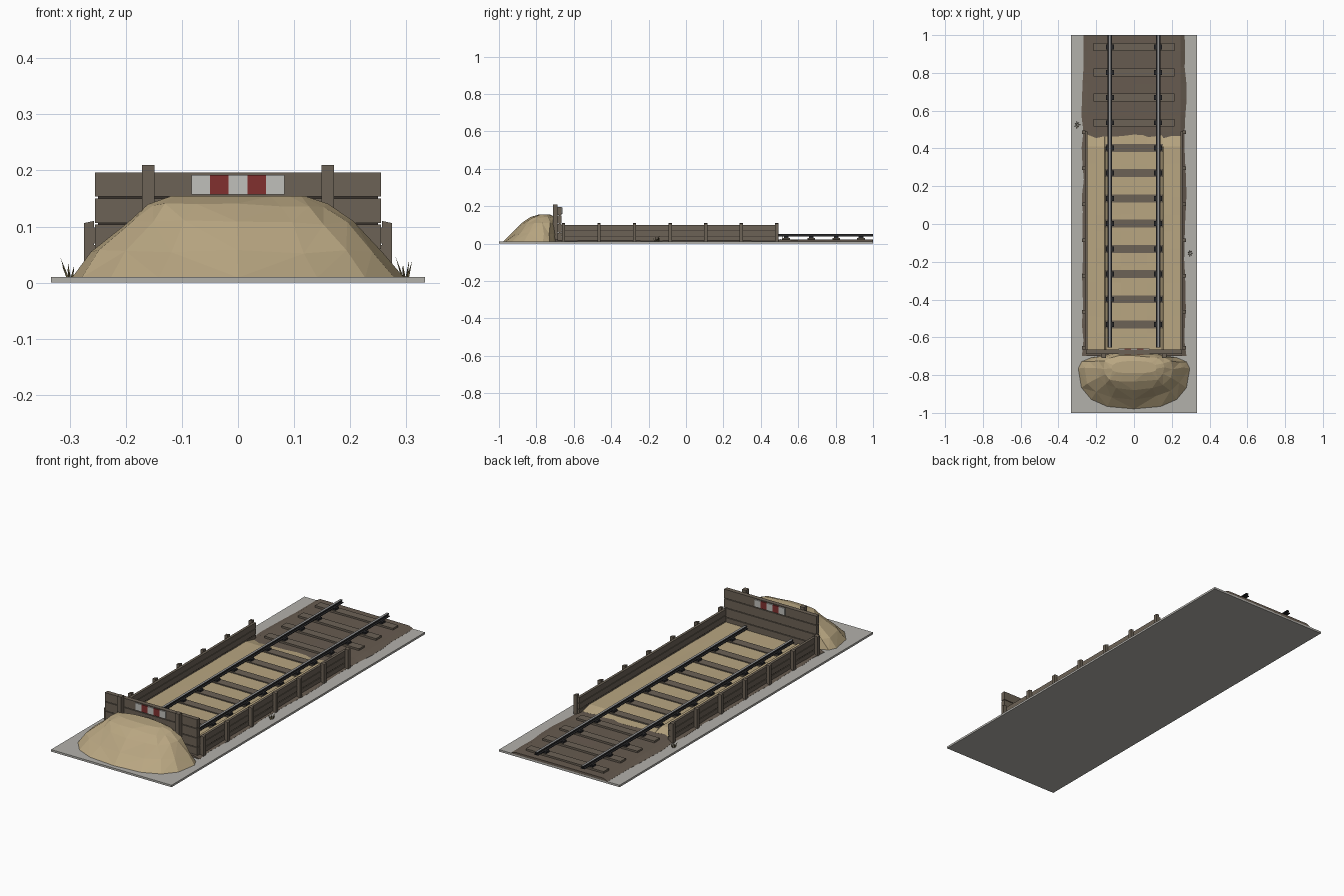
import bpy, bmesh, math, random

cube = bpy.data.objects.get("Cube")
if cube:
    bpy.data.objects.remove(cube, do_unlink=True)
random.seed(4)


def material(name, r, g, b):
    m = bpy.data.materials.new(name)
    m.use_nodes = True
    m.diffuse_color = (r, g, b, 1)
    m.node_tree.nodes["Principled BSDF"].inputs["Base Color"].default_value = (r, g, b, 1)
    return m


CONCRETE = material("concrete grey", 0.45, 0.44, 0.41)
DIRT = material("dirt brown", 0.135, 0.105, 0.08)
SAND = material("sand", 0.48, 0.38, 0.22)
WOOD = material("weathered wood", 0.15, 0.122, 0.092)
DARK_WOOD = material("dark wood", 0.04, 0.032, 0.025)
IRON = material("dark iron", 0.02, 0.02, 0.022)
STEEL = material("worn steel", 0.3, 0.3, 0.3)
RED = material("red paint", 0.22, 0.03, 0.028)
WHITE = material("white paint", 0.53, 0.53, 0.5)
GRASS = material("dry grass", 0.16, 0.13, 0.06)


def finish(name, bm, *mats):
    bmesh.ops.recalc_face_normals(bm, faces=bm.faces)
    mesh = bpy.data.meshes.new(name)
    bm.to_mesh(mesh)
    bm.free()
    for m in mats:
        mesh.materials.append(m)
    ob = bpy.data.objects.new(name, mesh)
    bpy.context.collection.objects.link(ob)
    return ob


def add_box(bm, x0, x1, y0, y1, z0, z1):
    verts = bmesh.ops.create_cube(bm, size=1)["verts"]
    for v in verts:
        v.co.x = x1 if v.co.x > 0 else x0
        v.co.y = y1 if v.co.y > 0 else y0
        v.co.z = z1 if v.co.z > 0 else z0
    return verts


def boxes(name, mat, items):
    bm = bmesh.new()
    for item in items:
        add_box(bm, *item)
    return finish(name, bm, mat)


def terrain(name, mat, xs, ys, point):
    """Surface over a grid, each vertex placed by a rule."""
    bm = bmesh.new()
    rows = [[bm.verts.new(point(x, y)) for x in xs] for y in ys]
    for a, b in zip(rows, rows[1:]):
        for i in range(len(xs) - 1):
            bm.faces.new((a[i], a[i + 1], b[i + 1], b[i]))
    # Skirt down to the slab
    rim = [e for e in bm.edges if e.is_boundary]
    skirt = bmesh.ops.extrude_edge_only(bm, edges=rim)["geom"]
    for v in skirt:
        if isinstance(v, bmesh.types.BMVert):
            v.co.z = 0.008
    return finish(name, bm, mat)


# Ground slab
boxes("ground_slab", CONCRETE, [(-0.333, 0.333, -1, 1, 0, 0.01)])


# Track bed with ragged shoulders
def bed_point(x, y):
    if abs(x) > 0.26:
        return (x + random.uniform(-0.007, 0.007), y, 0.0105)
    return (x, y, 0.021 + random.uniform(-0.001, 0.001))


bed_rows = [-0.7 + 1.7 * i / 20 for i in range(21)]
terrain("track_bed", DIRT, (-0.272, -0.245, -0.12, 0, 0.12, 0.245, 0.272), bed_rows, bed_point)


# Sand filling between the walls, tapering at the open end
def sand_point(x, y):
    z = 0.025 if abs(x) < 0.15 else 0.0345
    if y > 0.45:
        return (x, y + random.uniform(-0.014, 0.01), 0.021)
    return (x, y, z + random.uniform(-0.0008, 0.0008))


sand_rows = [-0.67 + 0.09 * i for i in range(13)] + [0.465]
sand_cols = (-0.247, -0.2, -0.155, -0.147, -0.07, 0, 0.07, 0.147, 0.155, 0.2, 0.247)
terrain("sand_bed", SAND, sand_cols, sand_rows, sand_point)

# Sleepers and rail chairs
sleeper_ys = [-0.532 + 0.1335 * i for i in range(12)]
boxes("sleepers", WOOD, [(-0.215, 0.215, y - 0.021, y + 0.021, 0.011, 0.03) for y in sleeper_ys])
boxes("rail_chairs", IRON,
      [(s * 0.128 - 0.021, s * 0.128 + 0.021, y - 0.013, y + 0.013, 0.029, 0.039)
       for y in sleeper_ys for s in (-1, 1)])

# Rails: half profile mirrored, swept along the track, with a polished running face
half = [(0.011, 0.037), (0.011, 0.04), (0.003, 0.0415), (0.003, 0.046), (0.006, 0.047), (0.006, 0.052)]
profile = half + [(-x, z) for x, z in reversed(half)]
for side, label in ((-1, "right"), (1, "left")):
    bm = bmesh.new()
    face = bm.faces.new([bm.verts.new((side * 0.128 + x, -0.655, z)) for x, z in profile])
    geom = bmesh.ops.extrude_face_region(bm, geom=[face])["geom"]
    for v in geom:
        if isinstance(v, bmesh.types.BMVert):
            v.co.y = 1
    for f in bm.faces:
        f.material_index = int(min(v.co.z for v in f.verts) > 0.051)
    finish(label + "_rail", bm, IRON, STEEL)

# Side walls: planks on a dark core, posts outside
for s, label in ((-1, "right"), (1, "left")):
    def across(a, b):
        return tuple(sorted((s * a, s * b)))

    boxes(label + "_wall_core", DARK_WOOD, [(*across(0.249, 0.254), -0.66, 0.485, 0.01, 0.096)])
    boxes(label + "_wall_planks", WOOD,
          [(*across(0.245, 0.258), -0.665, 0.49, 0.01 + 0.03 * i, 0.0365 + 0.03 * i + 0.001 * i)
           for i in range(3)])
    bm = bmesh.new()
    for i in range(7):
        y = -0.655 + 0.19 * i
        for v in add_box(bm, *across(0.257, 0.275), y - 0.009, y + 0.009, 0.01, 0.11):
            if v.co.z > 0.1 and abs(v.co.x) > 0.27:
                v.co.z -= 0.004
    finish(label + "_wall_posts", bm, WOOD)

# End wall
boxes("end_wall_core", DARK_WOOD, [(-0.25, 0.25, -0.68, -0.672, 0.01, 0.194)])
boxes("end_wall_planks", WOOD,
      [(-0.255, 0.255, -0.687, -0.665, 0.013 + 0.0467 * i, 0.0565 + 0.0467 * i) for i in range(4)])
boxes("end_wall_posts", WOOD,
      [(s * 0.16 - 0.011, s * 0.16 + 0.011, -0.71, -0.686, 0.01, 0.21) for s in (-1, 1)])

# Warning stripes on both faces of the end wall
for y, label in ((-0.689, "front"), (-0.663, "back")):
    bm = bmesh.new()
    for i in range(5):
        x = -0.083 + 0.0332 * i
        verts = add_box(bm, x, x + 0.0332, y - 0.003, y + 0.003, 0.157, 0.192)
        for f in {f for v in verts for f in v.link_faces}:
            f.material_index = i % 2
    finish(label + "_warning_stripes", bm, WHITE, RED)

# Sand mound: rings of (height, half width, front, back)
rings = [(0.009, 0.296, -0.98, -0.69), (0.055, 0.258, -0.925, -0.687), (0.107, 0.203, -0.875, -0.688),
         (0.138, 0.165, -0.835, -0.695), (0.154, 0.12, -0.79, -0.725)]
bm = bmesh.new()
loops = []
COUNT = 16
for k, (z, rx, front, back) in enumerate(rings):
    loop = []
    for i in range(COUNT):
        a = math.tau * i / COUNT
        c, s = math.cos(a), math.sin(a)
        x = rx * math.copysign(abs(c) ** 0.77, c)
        reach = (back if s > 0 else front) + 0.765
        y = -0.765 + abs(reach) * math.copysign(abs(s) ** 0.77, s)
        j = 0.006 if k in (1, 2, 3) else 0
        loop.append(bm.verts.new((x + random.uniform(-j, j), min(y + random.uniform(-j, j), -0.686),
                                  z + random.uniform(-j, j) * 0.7)))
    loops.append(loop)
for a, b in zip(loops, loops[1:]):
    for i in range(COUNT):
        n = (i + 1) % COUNT
        bm.faces.new((a[i], a[n], b[n], b[i]))
bm.faces.new(loops[-1])
bm.faces.new(list(reversed(loops[0])))
bmesh.ops.triangulate(bm, faces=bm.faces)
finish("sand_mound", bm, SAND)

# Grass tufts: leaning three-sided blades
for gx, gy, label in ((-0.3, 0.525, "right"), (0.297, -0.155, "left")):
    bm = bmesh.new()
    for i in range(7):
        a = math.tau * i / 7
        lean = random.uniform(0.006, 0.016)
        bx, by = gx + 0.005 * math.cos(a), gy + 0.008 * math.sin(a)
        base = [bm.verts.new((bx + 0.003 * math.cos(t), by + 0.003 * math.sin(t), 0.009))
                for t in (0, math.tau / 3, 2 * math.tau / 3)]
        tip = bm.verts.new((bx + lean * math.cos(a), by + lean * math.sin(a), random.uniform(0.025, 0.048)))
        for p, q in zip(base, base[1:] + base[:1]):
            bm.faces.new((p, q, tip))
    finish(label + "_grass_tuft", bm, GRASS)
